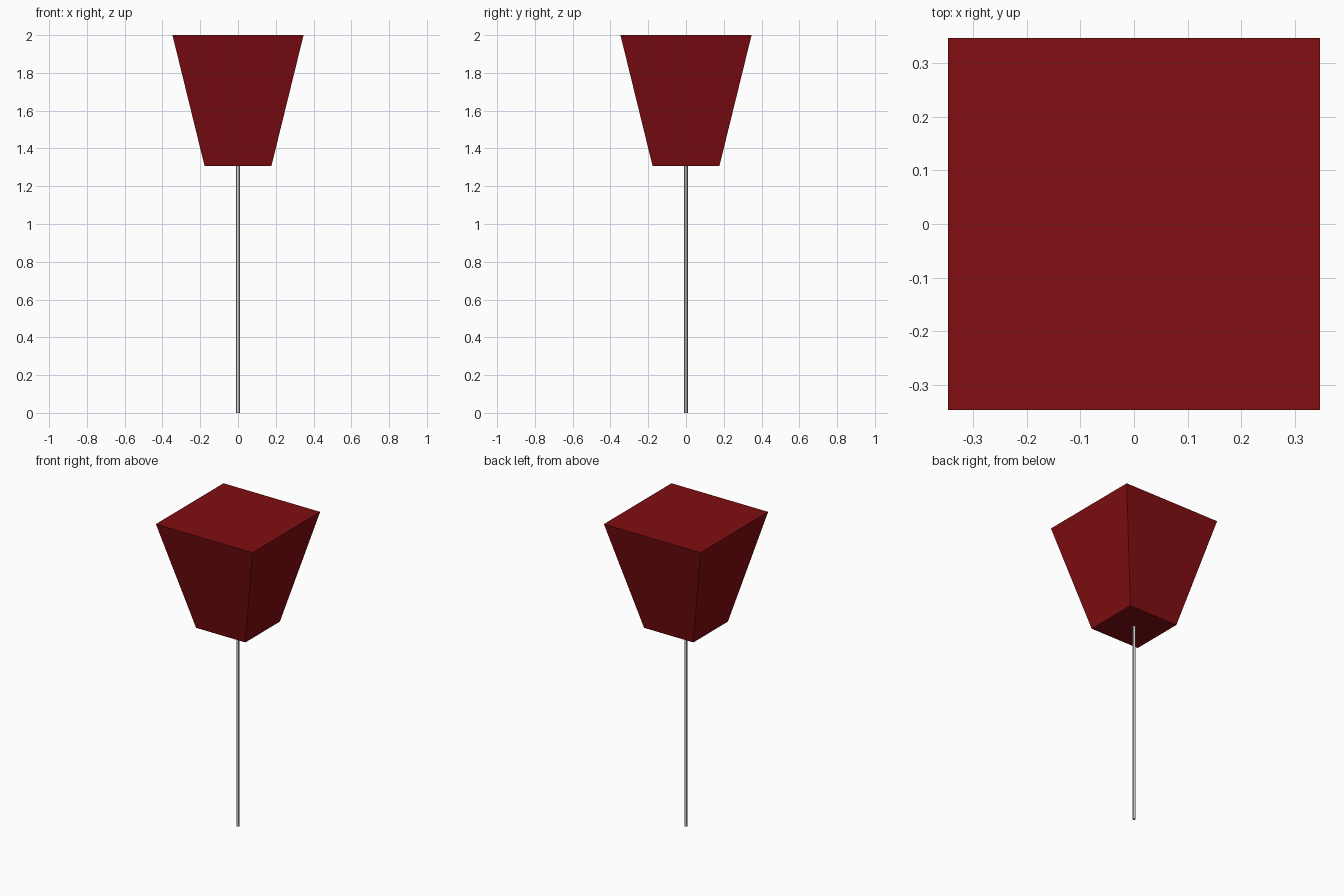
import bpy
from math import pi, sqrt

if "Cube" in bpy.data.objects:
    bpy.data.objects.remove(bpy.data.objects["Cube"])

TOP, BASE = 2.0, 1.307          # heights of the tapered head
HALF_TOP, HALF_BASE = 0.347, 0.177

# Tapered square head: a four-sided cone turned to face the axes
bpy.ops.mesh.primitive_cone_add(
    vertices=4, radius1=HALF_BASE * sqrt(2), radius2=HALF_TOP * sqrt(2),
    depth=TOP - BASE, location=(0, 0, (TOP + BASE) / 2), rotation=(0, 0, pi / 4))
head = bpy.context.object
head.name = "tapered_head"
bpy.ops.object.transform_apply(location=False, rotation=True, scale=False)
red = bpy.data.materials.new("dark_red")
red.diffuse_color = (0.22, 0.004, 0.006, 1)
red.use_nodes = True
red.node_tree.nodes["Principled BSDF"].inputs["Base Color"].default_value = red.diffuse_color
head.data.materials.append(red)

# Thin grey pole from the ground to the underside of the head
bpy.ops.mesh.primitive_cylinder_add(
    vertices=12, radius=0.01, depth=BASE, location=(0, 0, BASE / 2))
pole = bpy.context.object
pole.name = "pole"
bpy.ops.object.shade_smooth_by_angle()
